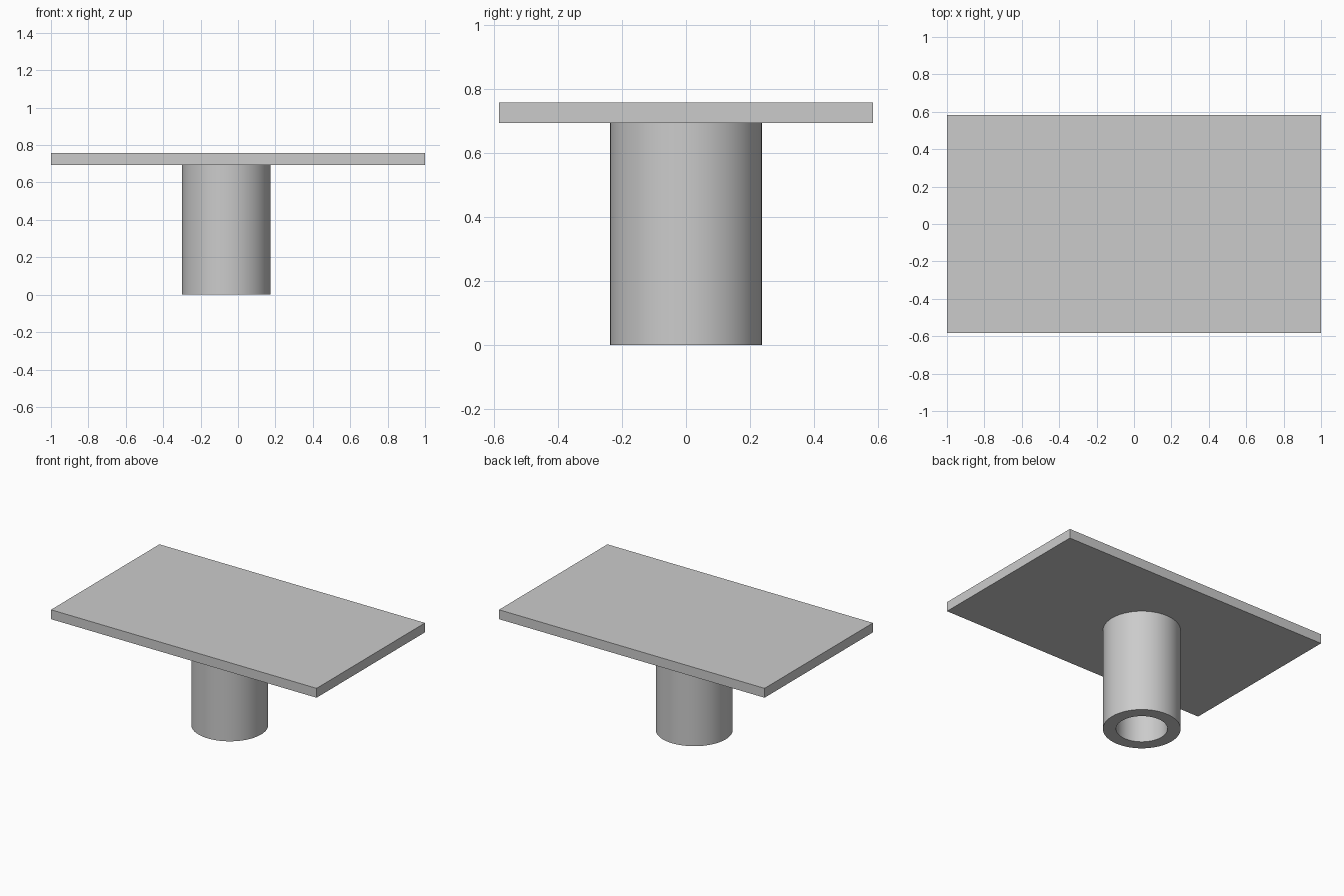
import bpy
import bmesh
import math
from mathutils import Matrix, Vector

cube = bpy.data.objects.get("Cube")
if cube:
    bpy.data.objects.remove(cube, do_unlink=True)

PLATE_BOTTOM, PLATE_TOP = 0.693, 0.757
SIDES = 96

grey = bpy.data.materials.new("plain_grey")
grey.use_nodes = True
colour = (0.6, 0.6, 0.6, 1)
grey.diffuse_color = colour
grey.node_tree.nodes["Principled BSDF"].inputs["Base Color"].default_value = colour


def add_object(name, bm):
    bmesh.ops.recalc_face_normals(bm, faces=bm.faces)
    mesh = bpy.data.meshes.new(name)
    bm.to_mesh(mesh)
    bm.free()
    mesh.materials.append(grey)
    obj = bpy.data.objects.new(name, mesh)
    bpy.context.collection.objects.link(obj)
    return obj


# Flat rectangular plate
bm = bmesh.new()
bmesh.ops.create_cube(bm, size=1)
bmesh.ops.scale(bm, vec=(2, 1.166, PLATE_TOP - PLATE_BOTTOM), verts=bm.verts)
bmesh.ops.translate(bm, vec=(0, 0, (PLATE_TOP + PLATE_BOTTOM) / 2), verts=bm.verts)
add_object("plate", bm)

# Hollow round stem: outer wall, bottom ring and bore, closed by the plate
bm = bmesh.new()
outer, inner = 0.237, 0.157
profile = [(outer, PLATE_BOTTOM), (outer, 0), (inner, 0), (inner, PLATE_BOTTOM)]
verts = [bm.verts.new((r, 0, z)) for r, z in profile]
edges = [bm.edges.new(pair) for pair in zip(verts, verts[1:])]
bmesh.ops.spin(bm, geom=verts + edges, cent=(0, 0, 0), axis=(0, 0, 1),
               angle=math.tau, steps=SIDES, use_merge=True)
bmesh.ops.remove_doubles(bm, verts=bm.verts, dist=0.0001)
bmesh.ops.translate(bm, vec=(-0.062, 0, 0), verts=bm.verts)
bmesh.ops.recalc_face_normals(bm, faces=bm.faces)
stem = add_object("hollow_stem", bm)

# Make sure the bottom ring looks down, so that the open shell faces outward
if any(p.normal.z > 0.9 for p in stem.data.polygons):
    stem.data.flip_normals()

bpy.ops.object.select_all(action="DESELECT")
stem.select_set(True)
bpy.context.view_layer.objects.active = stem
bpy.ops.object.shade_smooth_by_angle(angle=math.radians(30))
